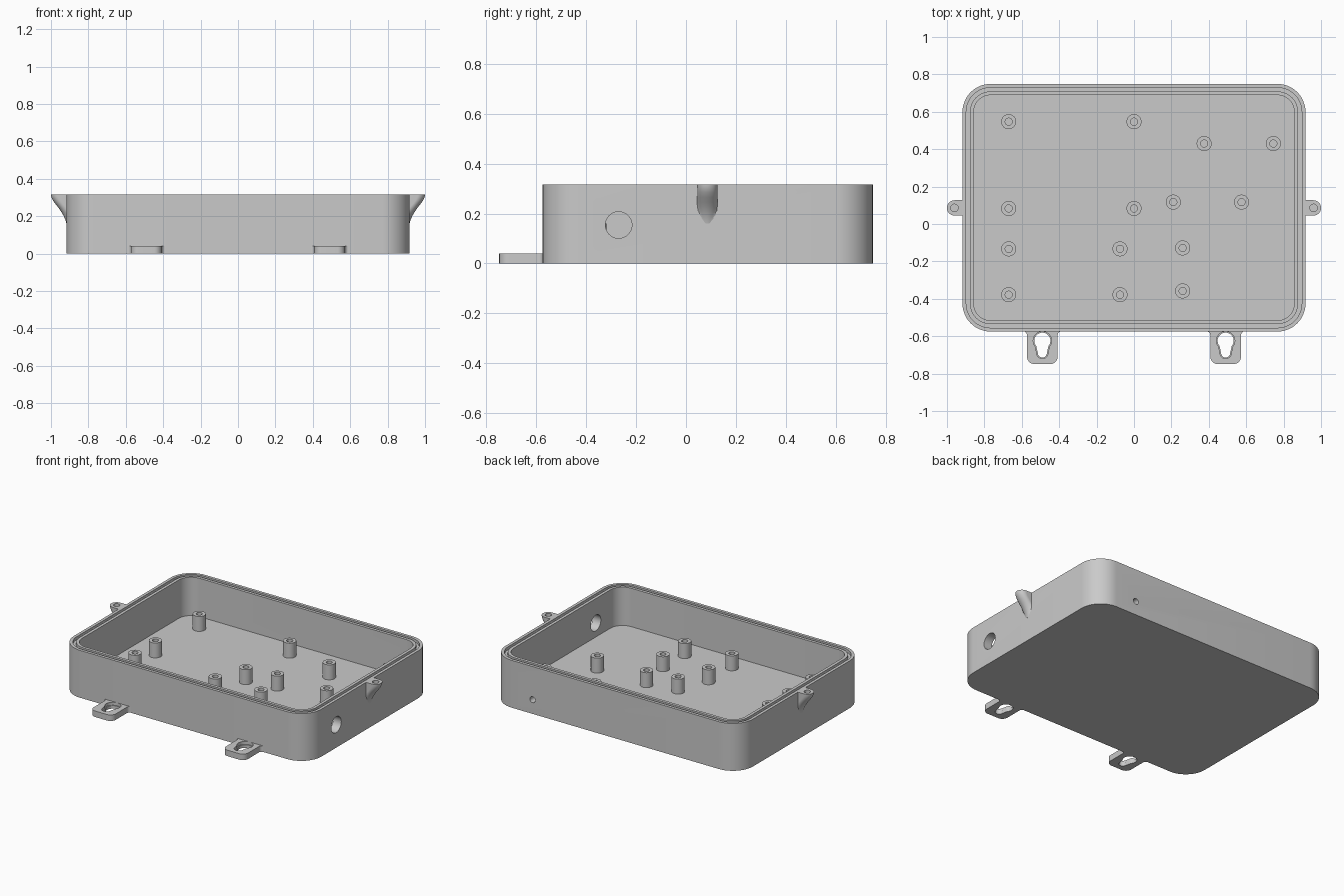
import bpy, bmesh
from math import pi, sin, cos, radians
from mathutils import Matrix

if "Cube" in bpy.data.objects:
    bpy.data.objects.remove(bpy.data.objects["Cube"])

grey = bpy.data.materials.new("light grey plastic")
grey.use_nodes = True
COLOR = (0.59, 0.59, 0.59, 1)
grey.diffuse_color = COLOR
grey.node_tree.nodes["Principled BSDF"].inputs["Base Color"].default_value = COLOR


def arc(cx, cy, r, a0, a1, n=10):
    """Points on an arc, angles in degrees."""
    angles = [radians(a0 + (a1 - a0) * i / n) for i in range(n + 1)]
    return [(cx + r * cos(a), cy + r * sin(a)) for a in angles]


def at_height(outline, z):
    return [(x, y, z) for x, y in outline]


def loft(name, rings):
    """Skin a list of equal-length rings and cap both ends."""
    bm = bmesh.new()
    loops = [[bm.verts.new(p) for p in ring] for ring in rings]
    for a, b in zip(loops, loops[1:]):
        for i in range(len(a)):
            j = (i + 1) % len(a)
            bm.faces.new((a[i], a[j], b[j], b[i]))
    bm.faces.new(loops[0][::-1])
    bm.faces.new(loops[-1])
    bmesh.ops.recalc_face_normals(bm, faces=bm.faces)
    mesh = bpy.data.meshes.new(name)
    bm.to_mesh(mesh)
    bm.free()
    mesh.materials.append(grey)
    obj = bpy.data.objects.new(name, mesh)
    bpy.context.collection.objects.link(obj)
    return obj


def prism(name, outline, z0, z1):
    return loft(name, [at_height(outline, z0), at_height(outline, z1)])


def rod(name, r, length, matrix):
    """Cylinder centred on its own origin, placed by a matrix."""
    obj = prism(name, arc(0, 0, r, 0, 352.5, 47), -length / 2, length / 2)
    obj.data.transform(matrix)
    return obj


def activate(obj):
    bpy.ops.object.select_all(action='DESELECT')
    obj.select_set(True)
    bpy.context.view_layer.objects.active = obj


def cut(obj, cutter):
    cutter.hide_render = True
    mod = obj.modifiers.new("cut", 'BOOLEAN')
    mod.operation = 'DIFFERENCE'
    mod.solver = 'EXACT'
    mod.object = cutter
    activate(obj)
    bpy.ops.object.modifier_apply(modifier=mod.name)
    bpy.data.objects.remove(cutter)


def smooth(obj):
    activate(obj)
    bpy.ops.object.shade_smooth_by_angle(angle=radians(35))


# Case dimensions
HX, HY, CY, TOP, FLOOR, R = 0.917, 0.662, 0.087, 0.317, 0.06, 0.15


def case_ring(inset, z):
    r = R - inset
    pts = []
    for sx, sy, a in ((1, 1, 0), (-1, 1, 90), (-1, -1, 180), (1, -1, 270)):
        pts += arc(sx * (HX - R), CY + sy * (HY - R), r, a, a + 90, 12)
    return at_height(pts, z)


# Open case with a seal groove running round the rim
case = loft("case", [
    case_ring(0, 0), case_ring(0, TOP),
    case_ring(0.02, TOP), case_ring(0.02, TOP - 0.02),
    case_ring(0.04, TOP - 0.02), case_ring(0.04, TOP),
    case_ring(0.06, TOP), case_ring(0.06, FLOOR)])

# Cable hole in the side wall and small hole in the back wall
cut(case, rod("side_hole_cutter", 0.053, 0.2,
              Matrix.Translation((HX - 0.03, -0.27, 0.154)) @ Matrix.Rotation(pi / 2, 4, 'Y')))
cut(case, rod("back_hole_cutter", 0.02, 0.2,
              Matrix.Translation((0.612, CY + HY - 0.03, 0.095)) @ Matrix.Rotation(pi / 2, 4, 'X')))
smooth(case)

# Hollow mounting posts
POSTS = [(-0.67, 0.547), (0, 0.547), (0.375, 0.43), (0.745, 0.43),
         (-0.67, 0.083), (0, 0.083), (0.21, 0.117), (0.575, 0.117),
         (-0.67, -0.133), (-0.075, -0.133), (0.26, -0.128),
         (-0.67, -0.378), (-0.075, -0.378), (0.26, -0.358)]
for i, (x, y) in enumerate(POSTS):
    steps = ((0.04, FLOOR - 0.005), (0.04, 0.16), (0.019, 0.16), (0.019, 0.075))
    post = loft(f"mounting_post_{i + 1}",
                [at_height(arc(x, y, r, 0, 348.75, 31), z) for r, z in steps])
    smooth(post)

# Screw ears that sweep down into the side walls
EAR_Y, EAR_R, EAR_IN = 0.086, 0.041, 0.913
SWEEP = [(TOP, 1.0), (0.305, 0.999), (0.285, 0.99), (0.265, 0.976), (0.245, 0.96),
         (0.225, 0.946), (0.205, 0.934), (0.185, 0.925), (0.17, 0.92), (0.16, 0.9175)]


def ear_ring(tip, z):
    pts = arc(tip - EAR_R, EAR_Y, EAR_R, -90, 90, 28)
    pts = [(max(x, EAR_IN + 0.002), y) for x, y in pts]
    pts += [(EAR_IN, EAR_Y + EAR_R), (EAR_IN, EAR_Y - EAR_R)]
    return at_height(pts, z)


for side, label in ((1, "left"), (-1, "right")):
    ear = loft(f"{label}_screw_ear", [ear_ring(tip, z) for z, tip in SWEEP])
    cut(ear, rod("ear_hole_cutter", 0.02, 0.1, Matrix.Translation((0.96, EAR_Y, 0.325))))
    if side < 0:
        ear.data.transform(Matrix.Scale(-1, 4, (1, 0, 0)))
        ear.data.flip_normals()
    smooth(ear)


# Wall-hanging tabs with stepped, tapering keyholes
def keyhole(cx, r, w):
    return (arc(cx, -0.624, r, -40, 220, 36)
            + arc(cx, -0.69, w, 180, 360, 14))


for side, label in ((1, "left"), (-1, "right")):
    cx, w, wall, front = side * 0.49, 0.082, -0.574, -0.749
    outline = (arc(cx - w - 0.02, wall - 0.02, 0.02, 90, 0, 6)
               + arc(cx - w + 0.04, front + 0.04, 0.04, 180, 270)
               + arc(cx + w - 0.04, front + 0.04, 0.04, 270, 360)
               + arc(cx + w + 0.02, wall - 0.02, 0.02, 180, 90, 6))
    tab = prism(f"{label}_hanging_tab", outline, 0, 0.04)
    cut(tab, prism("keyhole_cutter", keyhole(cx, 0.043, 0.024), -0.05, 0.1))
    cut(tab, prism("keyhole_step_cutter", keyhole(cx, 0.049, 0.03), 0.02, 0.1))
    smooth(tab)
